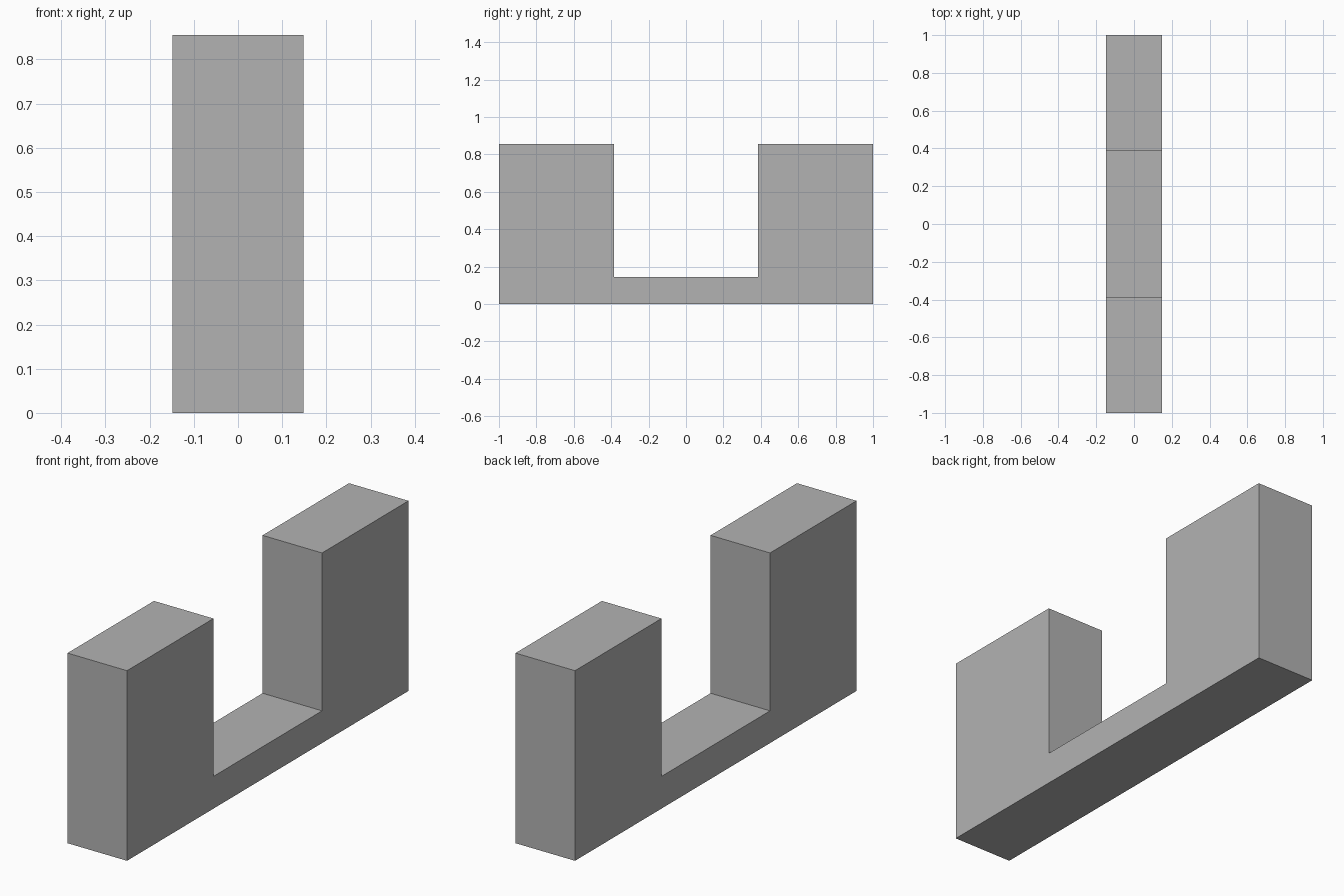
import bpy
import bmesh

cube = bpy.data.objects.get("Cube")
if cube:
    bpy.data.objects.remove(cube, do_unlink=True)

HALF_WIDTH = 0.148
HALF_LENGTH = 1.0
HALF_GAP = 0.386
HEIGHT = 0.855
FLOOR = 0.145

# Plain grey material
grey = bpy.data.materials.new("plain grey")
grey.use_nodes = True
colour = (0.45, 0.45, 0.45, 1)
grey.diffuse_color = colour
grey.node_tree.nodes["Principled BSDF"].inputs["Base Color"].default_value = colour

# U-shaped side profile: mirror one half across the middle
half = [(HALF_LENGTH, 0), (HALF_LENGTH, HEIGHT), (HALF_GAP, HEIGHT), (HALF_GAP, FLOOR)]
profile = half + [(-y, z) for y, z in reversed(half)]

# Extrude the profile across the width
bm = bmesh.new()
side = bm.faces.new([bm.verts.new((-HALF_WIDTH, y, z)) for y, z in profile])
extruded = bmesh.ops.extrude_face_region(bm, geom=[side], use_keep_orig=True)
verts = [v for v in extruded["geom"] if isinstance(v, bmesh.types.BMVert)]
bmesh.ops.translate(bm, verts=verts, vec=(2 * HALF_WIDTH, 0, 0))
bmesh.ops.recalc_face_normals(bm, faces=bm.faces)

mesh = bpy.data.meshes.new("u_bracket")
bm.to_mesh(mesh)
bm.free()
mesh.materials.append(grey)
bracket = bpy.data.objects.new("u_bracket", mesh)
bpy.context.collection.objects.link(bracket)
